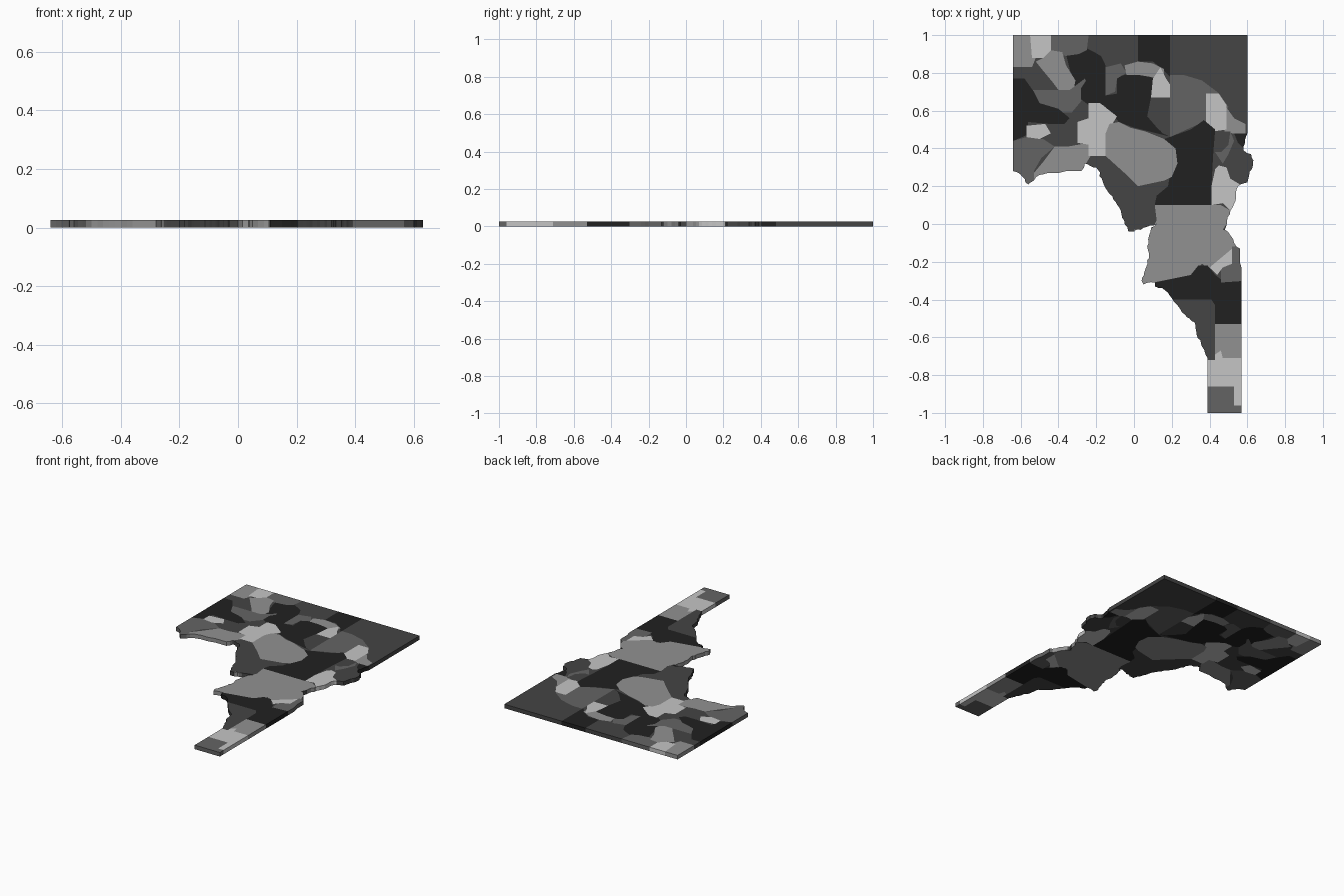
import bpy, bmesh, random
from mathutils import Vector
from mathutils.geometry import delaunay_2d_cdt

random.seed(4)
THICK = 0.026

# five flat greys (linear)
GREYS = {"light_grey": 0.56, "pale_grey": 0.285, "mid_grey": 0.127, "dark_grey": 0.058, "near_black": 0.0150}
names = list(GREYS)
W, L, M, D, K = range(5)


def pts(c):
    """Pairs of hundredths to 2D points."""
    return [Vector((c[i] / 100, c[i + 1] / 100)) for i in range(0, len(c), 2)]


def ragged(loop):
    """Roughen every slanted edge; straight borders stay clean."""
    out = []
    for a, b in zip(loop, loop[1:] + loop[:1]):
        out.append(a)
        d = b - a
        if abs(d.x) < 1e-6 or abs(d.y) < 1e-6:
            continue
        n = max(1, round(d.length / 0.018))
        side = Vector((-d.y, d.x)).normalized()
        out += [a + d * (i / n) + side * random.uniform(-0.006, 0.006) for i in range(1, n)]
    return out


def inside(p, loop):
    hit = False
    for a, b in zip(loop, loop[1:] + loop[:1]):
        if (a.y > p.y) != (b.y > p.y) and p.x < a.x + (p.y - a.y) * (b.x - a.x) / (b.y - a.y):
            hit = not hit
    return hit


# outer border of the plate, clockwise from the back left corner
outline = ragged(pts([
    -64, 100, 60, 100, 60, 48, 58, 39, 62, 37, 63, 32, 61, 26, 60, 22, 55, 20, 54, 14, 51, 7,
    48, -3, 51, -6, 53, -10, 56, -13, 56, -20, 57, -24, 57, -100, 39, -100, 39, -71,
    36, -65, 33, -57, 32, -52, 27, -48, 22, -42, 19, -38, 15, -34, 11, -33, 11, -31, 5, -32,
    4, -30, 6, -24, 8, -18, 7, -12, 8, -6, 9, -2, 12, 0, 5, -2, 0, -4, -3, -4, -5, 0, -7, 7,
    -13, 16, -17, 24, -20, 30, -26, 32, -28, 28, -36, 28, -42, 27, -50, 26, -53, 23,
    -56, 21, -59, 25, -64, 28]))

patches = []


def patch(grey, *c):
    """A coloured area; later patches cover earlier ones."""
    patches.append((grey, pts(c)))


# back left corner
patch(K, -36, 90, -29, 92, -25, 94, -18, 90, -14, 82, -14, 68, -28, 70, -32, 74)
patch(D, -25, 100, 2, 100, 2, 86, -4, 84, -15, 83, -16, 88, -21, 91, -25, 93)
patch(M, -44, 100, -24, 100, -25, 92, -29, 90, -36, 89, -44, 90)
patch(L, -64, 100, -55, 100, -52, 88, -54, 83, -64, 83)
patch(D, -64, 83, -54, 83, -51, 86, -45, 78, -38, 70, -55, 69, -58, 77, -64, 77)
patch(L, -48, 88, -44, 92, -38, 91, -36, 84, -31, 76, -32, 71, -40, 71, -43, 75, -48, 81, -52, 86)
patch(W, -55, 100, -44, 100, -44, 92, -48, 88, -54, 88)

# left side
patch(M, -54, 71, -34, 71, -26, 77, -24, 72, -28, 65, -33, 59, -40, 59, -50, 62)
patch(K, -64, 77, -58, 77, -53, 70, -50, 64, -40, 61, -34, 56, -37, 53, -45, 53, -56, 54, -57, 47, -64, 44)
patch(M, -64, 44, -57, 46, -48, 45, -42, 41, -49, 35, -53, 28, -53, 18, -64, 18)
patch(L, -42, 41, -35, 41, -24, 43, -23, 36, -26, 31, -27, 20, -53, 20, -53, 27, -48, 33)
patch(W, -57, 52, -47, 53, -44, 48, -50, 45, -57, 46)

# back middle
patch(K, 2, 100, 19, 100, 19, 78, 15, 82, 10, 86, 2, 86)
patch(K, -28, 72, -24, 78, -15, 78, -15, 68, -9, 69, -9, 78, 0, 80, 11, 78, 10, 66, 8, 58,
      15, 48, 20, 46, 0, 51, -8, 54, -16, 63, -24, 63, -28, 66)
patch(M, -15, 83, -7, 85, -4, 80, -9, 77, -10, 70, -15, 68)
patch(L, -5, 84, 2, 86, 10, 85, 16, 82, 16, 76, 8, 78, 2, 79, -4, 79)
patch(D, 9, 67, 19, 67, 19, 46, 13, 50, 7, 57)
patch(W, 10, 77, 14, 83, 17, 77, 19, 74, 19, 67, 9, 67)

# back right
patch(M, 19, 79, 26, 79, 36, 76, 44, 70, 50, 62, 42, 50, 37, 54, 30, 51, 19, 46)
patch(L, 48, 63, 53, 56, 59, 53, 59, 48, 52, 48, 48, 49)
patch(W, 38, 69, 45, 69, 49, 63, 49, 50, 42, 49, 38, 54)

# centre
patch(W, -24, 64, -18, 64, -9, 57, -12, 52, -15, 46, -15, 36, -24, 36, -24, 42, -30, 43, -30, 54, -24, 56)
patch(K, 37, 55, 43, 50, 42, 38, 41, 20, 41, 10, 11, 10, 12, 15, 18, 20, 20, 31, 19, 40, 16, 45, 30, 50)
patch(L, -13, 53, -8, 54, -2, 51, 6, 49, 16, 45, 22, 40, 23, 32, 20, 25, 16, 23, 2, 20,
      -5, 27, -15, 36, -15, 48)

# right side
patch(M, 43, 38, 47, 32, 50, 37, 53, 44, 51, 49, 43, 49)
patch(D, 43, 49, 51, 49, 50, 42, 46, 38, 43, 38)
patch(K, 53, 48, 62, 48, 59, 39, 55, 43)
patch(L, 11, 10, 46, 10, 53, 6, 47, -3, 60, -8, 53, -14, 40, -24, 36, -21, 30, -27, 10, -31,
      0, -36, 0, -3, 10, -2, 12, 2)
patch(W, 43, 29, 45, 31, 49, 30, 51, 24, 56, 21, 58, 12, 52, 6, 47, 11, 41, 10, 41, 20)

# front strip
patch(K, 11, -31, 30, -27, 34, -22, 39, -22, 43, -27, 47, -30, 60, -30, 60, -53, 43, -53,
      43, -43, 41, -40, 20, -40, 8, -40)
patch(M, 52, -12, 60, -12, 60, -30, 46, -31, 46, -23, 52, -21)
patch(W, 40, -23, 52, -13, 52, -21, 47, -23, 44, -27)
patch(L, 43, -53, 60, -53, 60, -71, 47, -71, 46, -67, 43, -69)
patch(W, 38, -72, 43, -72, 43, -69, 46, -67, 47, -71, 60, -71, 60, -96, 53, -96, 53, -86, 38, -86)
patch(M, 38, -86, 53, -86, 53, -96, 60, -96, 60, -102, 38, -102)

# cut the plate along every patch border
verts, edges = [], []
for loop in [outline] + [p for _, p in patches]:
    s, n = len(verts), len(loop)
    verts += loop
    edges += [(s + i, s + (i + 1) % n) for i in range(n)]
cut = delaunay_2d_cdt(verts, edges, [], 0, 1e-5)

bm = bmesh.new()
bv = [bm.verts.new((v.x, v.y, 0)) for v in cut[0]]
for f in cut[2]:
    mid = sum((cut[0][i] for i in f), Vector((0, 0))) / len(f)
    if not inside(mid, outline):
        continue
    face = bm.faces.new([bv[i] for i in f])
    face.material_index = D
    for grey, loop in patches:
        if inside(mid, loop):
            face.material_index = grey
bmesh.ops.delete(bm, geom=[v for v in bm.verts if not v.link_faces], context='VERTS')

# thicken, each rim face taking the grey of the patch it borders
res = bmesh.ops.extrude_face_region(bm, geom=bm.faces[:], use_keep_orig=True)
bmesh.ops.translate(bm, verts=[g for g in res["geom"] if isinstance(g, bmesh.types.BMVert)], vec=(0, 0, THICK))
bm.normal_update()
for f in bm.faces:
    if abs(f.normal.z) < 0.5:
        for e in f.edges:
            for g in e.link_faces:
                if abs(g.normal.z) > 0.5:
                    f.material_index = g.material_index
bmesh.ops.recalc_face_normals(bm, faces=bm.faces[:])

mesh = bpy.data.meshes.new("patchwork_plate")
bm.to_mesh(mesh)
bm.free()
for n in names:
    mat = bpy.data.materials.new(n)
    mat.diffuse_color = (GREYS[n],) * 3 + (1,)
    mesh.materials.append(mat)
bpy.context.collection.objects.link(bpy.data.objects.new("patchwork_plate", mesh))
